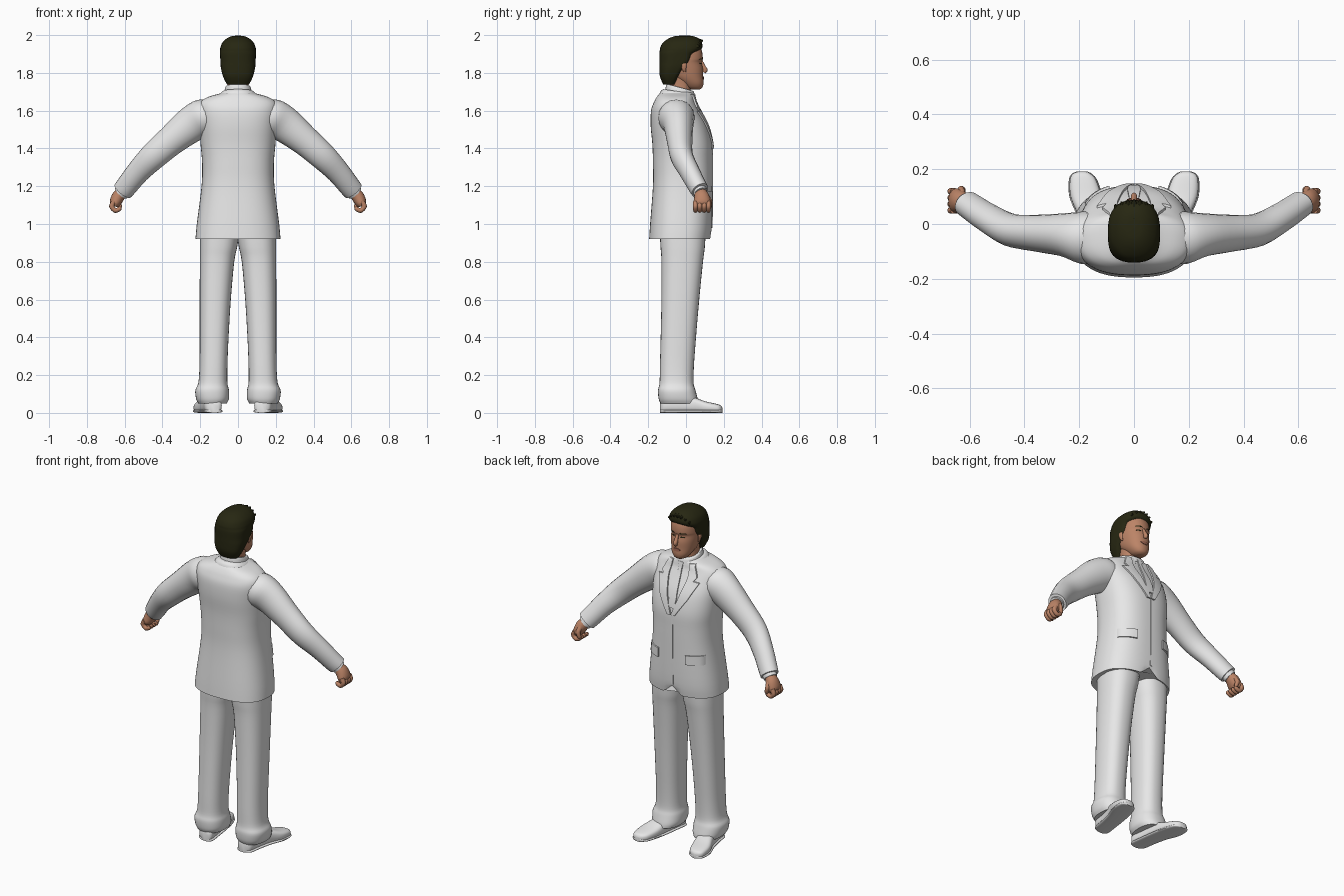
import bpy, bmesh, math
from mathutils import Vector
from mathutils.bvhtree import BVHTree


def material(name, rgb):
    m = bpy.data.materials.new(name)
    m.diffuse_color = (*rgb, 1)
    return m


WHITE = material("white_cloth", (0.8, 0.8, 0.8))
SKIN = material("skin", (0.5, 0.23, 0.135))
LIPS = material("lips", (0.36, 0.14, 0.09))
HAIR = material("dark_hair", (0.02, 0.02, 0.006))


def make(name, bm, mat, mirror=False):
    bmesh.ops.recalc_face_normals(bm, faces=bm.faces)
    me = bpy.data.meshes.new(name)
    bm.to_mesh(me)
    bm.free()
    me.materials.append(mat)
    ob = bpy.data.objects.new(name, me)
    bpy.context.collection.objects.link(ob)
    if mirror:
        ob.modifiers.new("mirror", "MIRROR")
        ob.modifiers["mirror"].use_mirror_merge = False
    return ob


def unit(t, p):
    """Point on a unit superellipse."""
    c, s = math.cos(t), math.sin(t)
    return (math.copysign(abs(c) ** (2 / p), c), math.copysign(abs(s) ** (2 / p), s))


def ring(z, x0, x1, y0, y1, p=2.3, tilt=0, pf=None, n=32):
    """Horizontal section between x0..x1 and y0..y1; pf is the front squareness."""
    pts = []
    for i in range(n):
        t = 2 * math.pi * i / n
        u, v = unit(t, pf if pf and math.sin(t) > 0 else p)
        y = (y0 + y1) / 2 + v * (y1 - y0) / 2
        pts.append(Vector(((x0 + x1) / 2 + u * (x1 - x0) / 2, y,
                           z + tilt * (y - (y0 + y1) / 2))))
    return pts


def loft(name, rings, mat, mirror=False, steps=4):
    """Skin over sections, smoothly interpolated along the length."""
    fine = []
    last = len(rings) - 1
    for i in range(last):
        a, b, c, d = (rings[max(i - 1, 0)], rings[i], rings[i + 1], rings[min(i + 2, last)])
        for k in range(steps):
            t = k / steps
            fine.append([q + ((r - p) * t + (2 * p - 5 * q + 4 * r - s) * t * t
                              + (3 * q - p - 3 * r + s) * t ** 3) / 2
                         for p, q, r, s in zip(a, b, c, d)])
    fine.append(rings[-1])
    bm = bmesh.new()
    rows = [[bm.verts.new(p) for p in r] for r in fine]
    n = len(rows[0])
    for a, b in zip(rows, rows[1:]):
        for i in range(n):
            bm.faces.new((a[i], a[(i + 1) % n], b[(i + 1) % n], b[i]))
    bm.faces.new(rows[0])
    bm.faces.new(rows[-1])
    return make(name, bm, mat, mirror)


def tube(name, path, mat, mirror=False, n=20, steps=4):
    """Path entries: x, y, z, radius across, radius along y."""
    pts = [Vector(p[:3]) for p in path]
    rings = []
    for i, p in enumerate(path):
        d = (pts[min(i + 1, len(pts) - 1)] - pts[max(i - 1, 0)]).normalized()
        side = Vector((0, 1, 0)) if abs(d.y) < 0.8 else Vector((1, 0, 0))
        up = d.cross(side).normalized()
        side = up.cross(d)
        rings.append([pts[i] + up * p[3] * math.cos(2 * math.pi * k / n)
                      + side * p[4] * math.sin(2 * math.pi * k / n) for k in range(n)])
    return loft(name, rings, mat, mirror, steps)


def strip(name, rows, target, mat, thick=0.006, mirror=True, cols=5):
    """Thin plate laid on the front of target; rows are (z, x0, x1)."""
    bm = bmesh.new()
    bm.from_mesh(target.data)
    tree = BVHTree.FromBMesh(bm)
    bm.free()
    fine = [[a + (b - a) * k / 5 for a, b in zip(r, s)]
            for r, s in zip(rows, rows[1:]) for k in range(5)] + [rows[-1]]
    bm = bmesh.new()
    layers = []
    for off in (-0.004, thick):
        grid = []
        for z, x0, x1 in fine:
            line = []
            for k in range(cols + 1):
                x = x0 + (x1 - x0) * k / cols
                hit = tree.ray_cast(Vector((x, 1, z)), Vector((0, -1, 0)))[0]
                hit = hit or tree.find_nearest(Vector((x, 0.03, z)))[0]
                line.append(bm.verts.new((x, hit.y + off, z)))
            grid.append(line)
        layers.append(grid)
        for a, b in zip(grid, grid[1:]):
            for k in range(cols):
                bm.faces.new((a[k], a[k + 1], b[k + 1], b[k]))
    rim = [[g[0][k] for k in range(cols)] + [r[-1] for r in g[:-1]]
           + [g[-1][k] for k in range(cols, 0, -1)] + [r[0] for r in g[:0:-1]] for g in layers]
    for i in range(len(rim[0])):
        j = (i + 1) % len(rim[0])
        bm.faces.new((rim[0][i], rim[0][j], rim[1][j], rim[1][i]))
    return make(name, bm, mat, mirror)


# Jacket body, with a small cutaway at the front hem
jacket_rows = [(0.92, 0.225, -0.195, 0.13), (1.0, 0.218, -0.19, 0.138), (1.2, 0.193, -0.175, 0.14),
               (1.32, 0.19, -0.175, 0.14), (1.42, 0.198, -0.178, 0.138), (1.52, 0.205, -0.187, 0.115),
               (1.6, 0.21, -0.185, 0.075), (1.645, 0.2, -0.17, 0.052), (1.672, 0.16, -0.155, 0.045),
               (1.69, 0.1, -0.14, 0.04), (1.7, 0.075, -0.125, 0.03)]
rings = [ring(z, -w, w, y0, y1, 2.5, n=64) for z, w, y0, y1 in jacket_rows]
for p in rings[0]:
    if p.y > 0:
        p.z += 0.05 * max(0, 1 - abs(p.x) / 0.06)
jacket = loft("jacket", rings, WHITE)

# Jacket details: lapels, collar, tie, front edge, pocket flaps
strip("lapel", [(1.685, 0.055, 0.085), (1.62, 0.062, 0.115), (1.6, 0.06, 0.1), (1.595, 0.06, 0.135),
                (1.5, 0.035, 0.09), (1.4, 0.0, 0.025)], jacket, WHITE, 0.009)
strip("tie", [(1.685, -0.016, 0.016), (1.65, -0.011, 0.011), (1.5, -0.024, 0.024),
              (1.44, -0.02, 0.02)], jacket, WHITE, 0.007, False)
strip("front_edge", [(1.41, -0.012, 0.0), (0.98, -0.012, 0.0)], jacket, WHITE, 0.004, False)
strip("pocket_flap", [(1.175, 0.09, 0.178), (1.12, 0.09, 0.18)], jacket, WHITE, 0.009)
loft("jacket_collar", [ring(1.655, -0.115, 0.115, -0.15, 0.05),
                       ring(1.69, -0.094, 0.094, -0.137, 0.043, tilt=-0.1),
                       ring(1.702, -0.08, 0.08, -0.12, 0.036, tilt=-0.15)], WHITE)
loft("shirt_collar", [ring(1.67, -0.078, 0.078, -0.115, 0.05),
                      ring(1.718, -0.069, 0.069, -0.105, 0.042, tilt=-0.25),
                      ring(1.722, -0.06, 0.06, -0.095, 0.034, tilt=-0.25)], WHITE)

# Sleeves and shirt cuffs
tube("sleeve", [(0.13, -0.055, 1.575, 0.085, 0.09), (0.185, -0.05, 1.562, 0.1, 0.096),
                (0.25, -0.04, 1.525, 0.095, 0.08), (0.35, -0.034, 1.445, 0.08, 0.068),
                (0.45, -0.022, 1.357, 0.072, 0.06), (0.53, 0.02, 1.275, 0.062, 0.053),
                (0.59, 0.06, 1.2, 0.057, 0.049), (0.61, 0.074, 1.176, 0.055, 0.047)], WHITE, True)
tube("shirt_cuff", [(0.6, 0.068, 1.185, 0.043, 0.038), (0.62, 0.079, 1.163, 0.041, 0.036)], WHITE, True)

# Hands closed into loose fists
tube("palm", [(0.612, 0.075, 1.172, 0.028, 0.03), (0.634, 0.083, 1.145, 0.034, 0.04),
              (0.65, 0.085, 1.112, 0.03, 0.045), (0.652, 0.085, 1.092, 0.018, 0.036)], SKIN, True)
for i in range(4):
    y = 0.05 + 0.023 * i
    tube("finger", [(0.658, y, 1.118, 0.014, 0.013), (0.668, y, 1.092, 0.014, 0.013),
                    (0.65, y, 1.072, 0.013, 0.012), (0.628, y, 1.08, 0.012, 0.011),
                    (0.62, y, 1.088, 0.006, 0.006)], SKIN, True, 10)
tube("thumb", [(0.627, 0.108, 1.148, 0.014, 0.014), (0.632, 0.126, 1.12, 0.013, 0.013),
               (0.625, 0.124, 1.092, 0.011, 0.011), (0.622, 0.121, 1.082, 0.005, 0.005)], SKIN, True, 10)

# Trouser legs, bunching above the shoe
loft("trouser_leg", [ring(z, a, b, c, d, 2.4) for z, a, b, c, d in (
    (0.05, 0.06, 0.21, -0.135, 0.065), (0.075, 0.048, 0.222, -0.145, 0.062),
    (0.12, 0.048, 0.226, -0.148, 0.05), (0.16, 0.056, 0.21, -0.14, 0.04),
    (0.25, 0.056, 0.204, -0.138, 0.042), (0.4, 0.05, 0.203, -0.134, 0.053),
    (0.6, 0.038, 0.203, -0.13, 0.07), (0.8, 0.02, 0.202, -0.13, 0.09),
    (0.88, 0.004, 0.202, -0.135, 0.1), (0.98, -0.01, 0.2, -0.14, 0.105))], WHITE, True)

# Shoes: upper and slightly wider sole, lofted heel to toe
SHOE = [(-0.138, 0.125, 0.022, 0.05), (-0.12, 0.13, 0.044, 0.075), (-0.05, 0.14, 0.046, 0.085),
        (0.03, 0.155, 0.05, 0.085), (0.1, 0.175, 0.057, 0.062), (0.16, 0.186, 0.048, 0.048),
        (0.183, 0.19, 0.033, 0.04), (0.192, 0.19, 0.014, 0.028)]


def shoe_part(name, grow, height):
    rings = []
    for y, xc, w, h in SHOE:
        h = height or h
        rings.append([Vector((xc + (w + grow) * u, y, h / 2 * (1 + v)))
                      for u, v in (unit(2 * math.pi * k / 28, 2.8) for k in range(28))])
    loft(name, rings, WHITE, True)


shoe_part("shoe_upper", 0, None)
shoe_part("shoe_sole", 0.004, 0.018)

# Neck and head
loft("neck", [ring(1.67, -0.06, 0.06, -0.085, 0.025), ring(1.73, -0.056, 0.056, -0.085, 0.025),
              ring(1.8, -0.058, 0.058, -0.09, 0.03)], SKIN)
head = loft("head", [ring(z, -w, w, a, b, 2.2) for z, w, a, b in (
    (1.712, 0.02, 0.03, 0.072), (1.722, 0.038, 0.0, 0.086), (1.745, 0.055, -0.03, 0.093),
    (1.78, 0.069, -0.08, 0.091), (1.82, 0.077, -0.11, 0.09), (1.855, 0.081, -0.12, 0.083),
    (1.875, 0.081, -0.12, 0.089), (1.92, 0.08, -0.12, 0.083), (1.96, 0.065, -0.1, 0.06),
    (1.985, 0.03, -0.05, 0.03))], SKIN)

# Facial features
tube("nose", [(0, 0.08, 1.866, 0.006, 0.007), (0, 0.092, 1.838, 0.011, 0.009),
              (0, 0.1, 1.815, 0.011, 0.015), (0, 0.094, 1.803, 0.008, 0.012)], SKIN, n=12)
strip("eyebrow", [(1.876, 0.02, 0.046), (1.87, 0.014, 0.052)], head, HAIR, 0.002)
strip("eye", [(1.853, 0.022, 0.04), (1.847, 0.018, 0.044)], head, HAIR, 0.002)
strip("lips", [(1.782, -0.012, 0.012), (1.775, -0.025, 0.025), (1.765, -0.014, 0.014)],
      head, LIPS, 0.004, False)
tube("ear", [(0.079, -0.012, 1.86, 0.005, 0.008), (0.085, -0.012, 1.845, 0.007, 0.015),
             (0.083, -0.01, 1.82, 0.006, 0.011), (0.078, -0.006, 1.805, 0.003, 0.005)], SKIN, True, 12)

# Hair: rounded at the back, square toward the temples and fringe
loft("hair", [ring(z, -w, w, a, b, 2.3, pf=f) for z, w, a, b, f in (
    (1.738, 0.058, -0.12, -0.055, 3), (1.78, 0.079, -0.138, -0.04, 5),
    (1.825, 0.09, -0.141, -0.012, 6), (1.86, 0.093, -0.141, 0.018, 6),
    (1.9, 0.095, -0.141, 0.035, 5), (1.918, 0.095, -0.139, 0.068, 3.2),
    (1.935, 0.093, -0.136, 0.086, 2.6), (1.96, 0.083, -0.122, 0.084, 2.4),
    (1.982, 0.06, -0.092, 0.066, 2.3), (1.994, 0.035, -0.06, 0.04, 2.3),
    (1.997, 0.012, -0.03, 0.01, 2.3))], HAIR)
for i in range(-3, 4):
    x, drop = 0.02 * i, 0.004 * i * i
    tube("hair_tuft", [(x * 0.8, -0.05, 1.978 - drop, 0.006, 0.006),
                       (x, 0.02, 1.985 - drop, 0.012, 0.011),
                       (x * 1.05, 0.07 - drop / 2, 1.968 - drop * 0.8, 0.013, 0.011),
                       (x * 1.15, 0.09 - drop / 2, 1.972 - drop * 0.8, 0.003, 0.003)], HAIR, n=8)

# Smooth shading with sharp hems and plate edges
for ob in bpy.context.scene.objects:
    ob.select_set(True)
    bpy.context.view_layer.objects.active = ob
bpy.ops.object.shade_smooth_by_angle(angle=math.radians(40))
